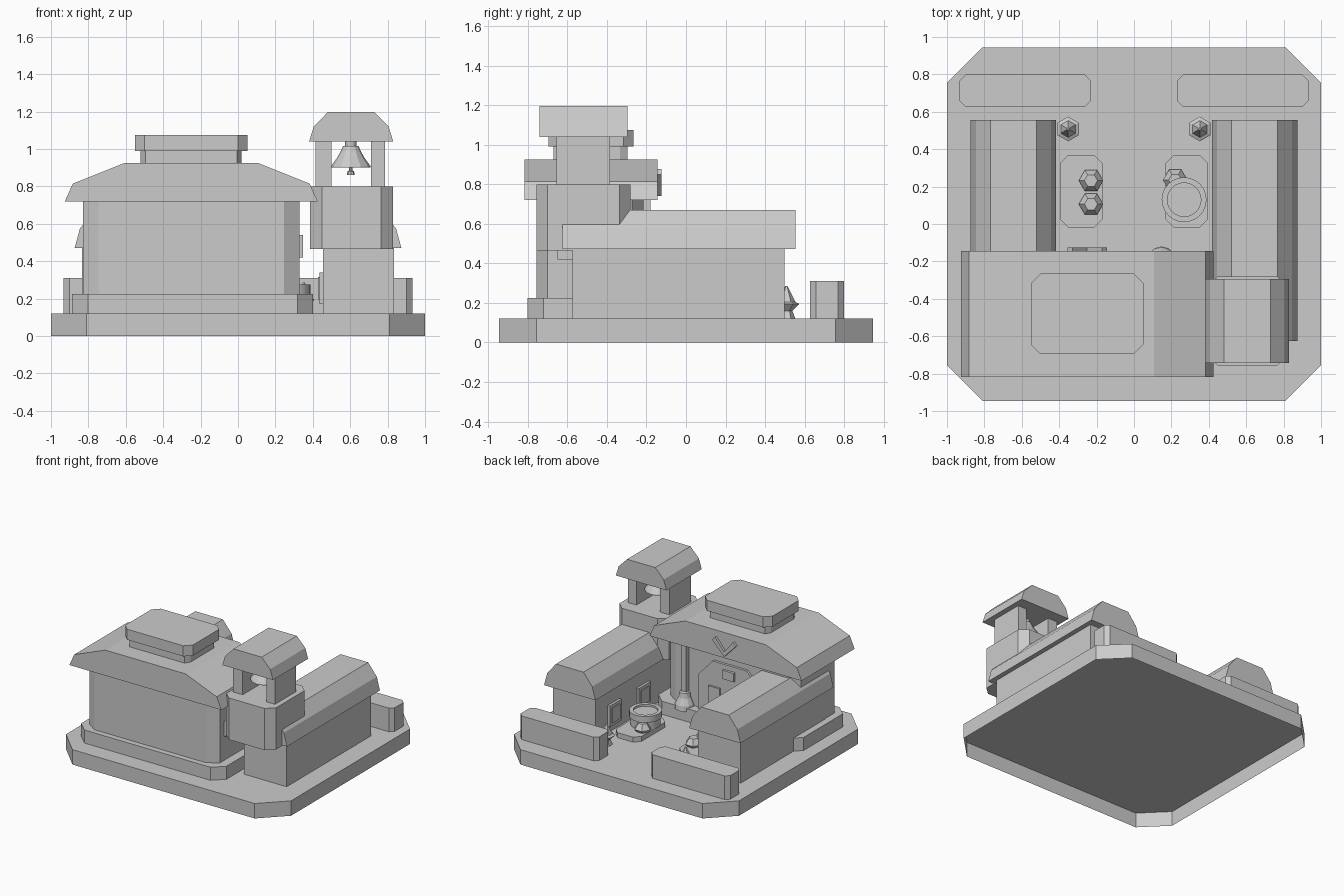
import bpy, bmesh, math

if "Cube" in bpy.data.objects:
    bpy.data.objects.remove(bpy.data.objects["Cube"])

COLOUR = (0.6, 0.6, 0.6, 1)
stone = bpy.data.materials.new("plain_grey")
stone.use_nodes = True
stone.diffuse_color = COLOUR
stone.node_tree.nodes["Principled BSDF"].inputs["Base Color"].default_value = COLOUR


def finish(name, bm):
    bmesh.ops.recalc_face_normals(bm, faces=bm.faces)
    mesh = bpy.data.meshes.new(name)
    bm.to_mesh(mesh)
    bm.free()
    mesh.materials.append(stone)
    obj = bpy.data.objects.new(name, mesh)
    bpy.context.collection.objects.link(obj)
    return obj


def extrude(name, points, direction, open_start=False):
    """Prism from a closed outline, optionally without its first cap."""
    bm = bmesh.new()
    face = bm.faces.new([bm.verts.new(p) for p in points])
    new = bmesh.ops.extrude_face_region(bm, geom=[face], use_keep_orig=True)["geom"]
    bmesh.ops.translate(bm, vec=direction,
                        verts=[g for g in new if isinstance(g, bmesh.types.BMVert)])
    bmesh.ops.recalc_face_normals(bm, faces=bm.faces)
    if open_start:
        bmesh.ops.delete(bm, geom=[face], context='FACES_ONLY')
    return finish(name, bm)


def block(name, x, y, z, cut=None, open_bottom=False):
    """Box from ranges, with its upright corners cut off by an x and a y amount."""
    (x0, x1), (y0, y1) = x, y
    if cut:
        a, b = cut
        plan = [(x0 + a, y0), (x1 - a, y0), (x1, y0 + b), (x1, y1 - b),
                (x1 - a, y1), (x0 + a, y1), (x0, y1 - b), (x0, y0 + b)]
    else:
        plan = [(x0, y0), (x1, y0), (x1, y1), (x0, y1)]
    return extrude(name, [(px, py, z[0]) for px, py in plan], (0, 0, z[1] - z[0]), open_bottom)


def roof(name, centre, half_profile, y):
    """Symmetric roof profile run along y."""
    right = [(centre + w, y[0], h) for w, h in half_profile]
    left = [(centre - w, y[0], h) for w, h in reversed(half_profile)]
    return extrude(name, right + left, (0, y[1] - y[0], 0))


def lathe(name, x, y, profile, sides, smooth=False, turn=0):
    """Stack of round sections given as radius, height."""
    bm = bmesh.new()
    rings = []
    for r, z in profile:
        angles = [turn + math.tau * i / sides for i in range(sides)]
        rings.append([bm.verts.new((x + r * math.cos(a), y + r * math.sin(a), z))
                      for a in angles])
    for low, high in zip(rings, rings[1:]):
        for i in range(sides):
            j = (i + 1) % sides
            bm.faces.new((low[i], low[j], high[j], high[i]))
    bm.faces.new(rings[0])
    bm.faces.new(rings[-1])
    obj = finish(name, bm)
    if smooth:
        bpy.ops.object.select_all(action='DESELECT')
        obj.select_set(True)
        bpy.context.view_layer.objects.active = obj
        bpy.ops.object.shade_smooth_by_angle(angle=math.radians(35))
    return obj


# ground slab, hollow underneath
GROUND = 0.12
block("base_slab", (-1, 1), (-0.945, 0.945), (0, GROUND), (0.19, 0.19), open_bottom=True)

# main hall
MID = -0.25
block("hall_plinth", (-0.888, 0.402), (-0.802, -0.145), (GROUND, 0.225), (0.085, 0.08))
block("hall_walls", (-0.83, 0.33), (-0.757, -0.215), (0.22, 0.73), (0.085, 0.057))
roof("hall_roof", MID, [(0.676, 0.72), (0.633, 0.815), (0.357, 0.925)], (-0.818, -0.145))
block("cupola_neck", (-0.52, 0.02), (-0.67, -0.295), (0.92, 0.99), (0.025, 0.04))
block("cupola_cap", (-0.55, 0.05), (-0.695, -0.265), (0.99, 1.075), (0.05, 0.05))
block("hall_side_window", (0.32, 0.348), (-0.65, -0.33), (0.42, 0.54))

# chevron on the gable
for side in (-1, 1):
    tip, end = (MID, 0.74), (MID + side * 0.105, 0.85)
    extrude("gable_chevron", [(tip[0], -0.15, tip[1]), (end[0], -0.15, end[1]),
                              (end[0] - side * 0.025, -0.15, end[1] + 0.027),
                              (tip[0], -0.15, tip[1] + 0.04)], (0, 0.025, 0))

# courtyard doorway
roof("arched_doorway", MID, [(0.28, 0.22), (0.28, 0.50), (0.15, 0.64)], (-0.22, -0.195))
block("door_sign", (MID - 0.05, MID + 0.05), (-0.20, -0.175), (0.53, 0.60))
for side in (-1, 1):
    c = MID + side * 0.13
    block("door_panel", (c - 0.05, c + 0.05), (-0.20, -0.18), (0.30, 0.44))

# porch post with flared foot
block("porch_post", (0.125, 0.165), (-0.22, -0.18), (0.22, 0.73))
lathe("post_foot", 0.147, -0.195, [(0.075, 0.20), (0.07, 0.24), (0.045, 0.29),
                                   (0.038, 0.33), (0.025, 0.335)], 12)

# mirrored wings, hedges and shrubs
for side in (-1, 1):
    c = side * 0.645
    block("wing_walls", (c - 0.19, c + 0.19), (-0.575, 0.498), (GROUND, 0.48))
    roof("wing_roof", c, [(0.228, 0.472), (0.20, 0.575), (0.123, 0.67)], (-0.625, 0.555))
    for y in (-0.10, 0.27):
        for name, grow, depth in (("window_frame", 0, 0.02), ("window_pane", 0.025, 0.026)):
            xs = sorted((side * 0.46, side * (0.455 - depth)))
            block(name, xs, (y - 0.075 + grow, y + 0.075 - grow), (0.17 + grow, 0.34 - grow))
    block("hedge", sorted((side * 0.232, side * 0.932)), (0.628, 0.798), (GROUND, 0.31),
          (0.03, 0.03))
    lathe("shrub", side * 0.352, 0.508, [(0.045, GROUND), (0.03, 0.16), (0.066, 0.195),
                                         (0.045, 0.205), (0.006, 0.285)], 6, turn=math.pi / 6)
    pad = side * 0.282
    block("paved_pad", (pad - 0.113, pad + 0.113), (-0.02, 0.37), (GROUND, 0.16), (0.045, 0.045))

# well and rounded stones on the pads
lathe("well", 0.268, 0.13, [(0.11, 0.16), (0.11, 0.225), (0.12, 0.225), (0.12, 0.275),
                            (0.09, 0.275), (0.09, 0.26)], 24, True)
for x, y in ((-0.23, 0.232), (-0.23, 0.106), (0.22, 0.235)):
    lathe("stone", x, y, [(0.045, 0.15), (0.065, 0.18), (0.035, 0.225)], 6)

# bell tower
block("tower_body", (0.385, 0.828), (-0.757, -0.28), (0.465, 0.80), (0.063, 0.057))
for x in ((0.415, 0.50), (0.71, 0.787)):
    block("tower_pier", x, (-0.655, -0.385), (0.79, 1.05))
roof("tower_cap", 0.605, [(0.225, 1.04), (0.20, 1.12), (0.125, 1.197)], (-0.742, -0.295))
lathe("bell", 0.603, -0.52, [(0.107, 0.90), (0.105, 0.91), (0.075, 0.95), (0.055, 0.985),
                             (0.042, 1.015), (0.03, 1.015), (0.03, 1.05)], 12)
lathe("clapper", 0.603, -0.52, [(0.02, 0.862), (0.018, 0.88), (0.01, 0.885), (0.01, 0.91)], 8)
